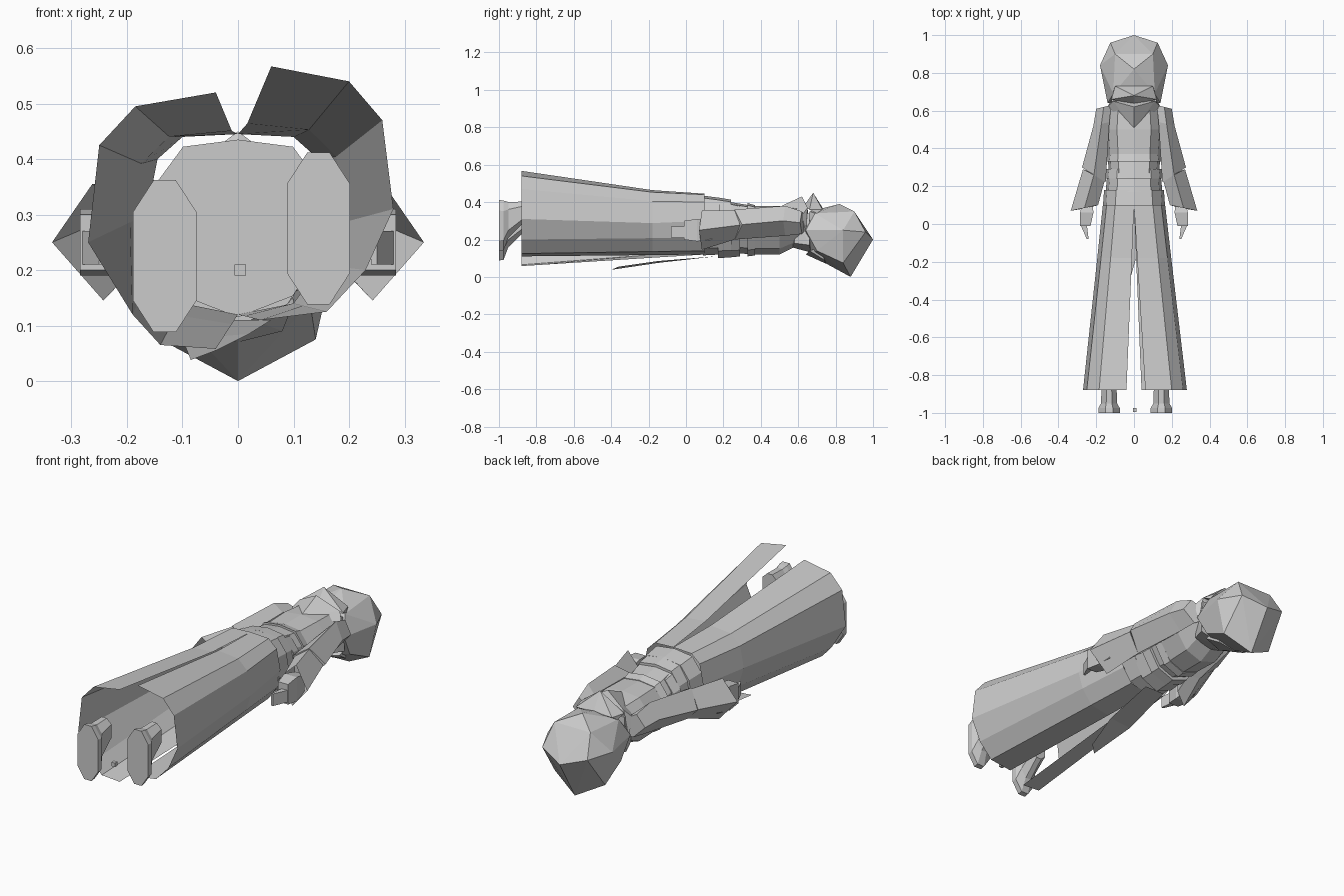
import bpy
import bmesh
from mathutils import Vector

start_cube = bpy.data.objects.get("Cube")
if start_cube:
    bpy.data.objects.remove(start_cube, do_unlink=True)

grey = bpy.data.materials.new("plain grey")
grey.use_nodes = True
grey.diffuse_color = (0.6, 0.6, 0.6, 1)
grey.node_tree.nodes["Principled BSDF"].inputs["Base Color"].default_value = grey.diffuse_color


def finish(name, bm, mirror=False):
    """Turn a bmesh into a flat shaded object, optionally mirrored across x."""
    bmesh.ops.recalc_face_normals(bm, faces=bm.faces)
    mesh = bpy.data.meshes.new(name)
    bm.to_mesh(mesh)
    bm.free()
    mesh.materials.append(grey)
    obj = bpy.data.objects.new(name, mesh)
    bpy.context.collection.objects.link(obj)
    if mirror:
        modifier = obj.modifiers.new("Mirror", 'MIRROR')
        modifier.use_mirror_merge = False
    return obj


def loft(name, rings, closed=True, caps=(False, False), mirror=False):
    """Skin a row of equal-length point rings."""
    bm = bmesh.new()
    rows = [[bm.verts.new(point) for point in ring] for ring in rings]
    count = len(rows[0])
    for low, high in zip(rows, rows[1:]):
        for i in range(count if closed else count - 1):
            j = (i + 1) % count
            bm.faces.new((low[i], low[j], high[j], high[i]))
    for wanted, row in zip(caps, (rows[0], rows[-1])):
        if wanted:
            bm.faces.new(row)
    return finish(name, bm, mirror)


def hull(name, half_points, both_sides=True, mirror=False):
    """Convex solid through points, reflected across x when both_sides."""
    bm = bmesh.new()
    for x, y, z in half_points:
        bm.verts.new((x, y, z))
        if both_sides and x:
            bm.verts.new((-x, y, z))
    result = bmesh.ops.convex_hull(bm, input=bm.verts)
    bmesh.ops.delete(bm, geom=result["geom_interior"], context='VERTS')
    return finish(name, bm, mirror)


def section(y, width, low, high, lean=0):
    """Body cross-section: pointed underside, broad upper side."""
    half = [(0, 0), (0.6, 0.12), (1, 0.45), (0.9, 0.75), (0.6, 0.96)]
    shape = half + [(0, 1)] + [(-u, v) for u, v in reversed(half[1:])]
    return [(u * width, y + lean * v, low + v * (high - low)) for u, v in shape]


def diamond(inner, outer, low, high, y_in, y_out):
    """Sleeve cross-section with a pointed outer side."""
    mid_x, mid_y, mid_z = (inner + outer) / 2, (y_in + y_out) / 2, (low + high) / 2
    return [(inner, y_in, mid_z + 0.04), (mid_x, mid_y, high), (outer, y_out, mid_z),
            (mid_x - 0.02, mid_y, low), (inner, y_in, mid_z - 0.05)]


# Torso
loft("torso", [section(0.1, 0.145, 0.13, 0.42), section(0.24, 0.13, 0.13, 0.4),
               section(0.36, 0.14, 0.12, 0.38), section(0.5, 0.15, 0.12, 0.38),
               section(0.62, 0.14, 0.18, 0.37)], caps=(True, True))

# Layered waist bands
for name, y_a, y_b, width, low, high in (
        ("hip_band", 0.09, 0.18, 0.165, 0.115, 0.435),
        ("belt", 0.17, 0.24, 0.15, 0.1, 0.425),
        ("upper_belt", 0.24, 0.29, 0.153, 0.105, 0.4),
        ("waist_fold", 0.33, 0.37, 0.145, 0.11, 0.395)):
    loft(name, [section(y_a, width, low, high), section(y_b, width * 0.96, low + 0.005, high - 0.012)],
         caps=(True, True))

# Two open skirt shells that meet at the waist
waist = [(0, 0.445), (0.1, 0.44), (0.145, 0.4), (0.165, 0.3), (0.15, 0.21), (0.1, 0.14), (0, 0.12)]
hems = {
    "skirt_left": (1, [(0.06, 0.567), (0.2, 0.54), (0.26, 0.47), (0.28, 0.31),
                       (0.23, 0.2), (0.16, 0.125), (0.04, 0.11)]),
    "skirt_right": (-1, [(0.04, 0.52), (0.185, 0.495), (0.25, 0.425), (0.27, 0.25),
                         (0.19, 0.12), (0.14, 0.065), (0.04, 0.058)]),
}
for name, (side, hem) in hems.items():
    rings = []
    for y, blend, sag in ((0.1, 0, 0), (-0.18, 0.28, 0.015), (-0.88, 1, 0)):
        ring = []
        for a, b in zip(waist, hem):
            p = Vector(a).lerp(Vector(b), blend)
            ring.append((side * p.x, y, p.y - sag * (p.y > 0.3)))
        rings.append(ring)
    loft(name, rings, closed=False)

# Hanging sash under the waist
loft("sash", [[(-0.05, 0.16, 0.11), (0.06, 0.16, 0.11)],
              [(-0.1, -0.15, 0.075), (0.02, -0.15, 0.085)],
              [(-0.085, -0.4, 0.038), (-0.04, -0.36, 0.055)]], closed=False)

# Sleeves and hands
loft("upper_sleeve", [diamond(0.12, 0.2, 0.23, 0.35, 0.63, 0.61),
                      diamond(0.13, 0.215, 0.22, 0.38, 0.54, 0.52),
                      diamond(0.15, 0.275, 0.2, 0.36, 0.22, 0.3)],
     caps=(True, True), mirror=True)
loft("lower_sleeve", [diamond(0.155, 0.27, 0.2, 0.355, 0.23, 0.29),
                      diamond(0.19, 0.335, 0.145, 0.355, 0.1, 0.07)],
     caps=(True, False), mirror=True)
hull("hand", [(x, y, z) for y, x_in, x_out, low, high in (
    (0.14, 0.22, 0.27, 0.2, 0.29), (0.06, 0.215, 0.285, 0.19, 0.31), (-0.01, 0.23, 0.285, 0.2, 0.3))
    for x in (x_in, x_out) for z in (low, high)], both_sides=False, mirror=True)
hull("fingers", [(x, y, z) for y, x_in, x_out in ((0, 0.25, 0.285), (-0.08, 0.24, 0.25))
                 for x in (x_in, x_out) for z in (0.21, 0.27)], both_sides=False, mirror=True)

# Hooded head
hull("hood", [(0, 1, 0.2), (0.125, 0.96, 0.24), (0.18, 0.84, 0.25), (0.14, 0.64, 0.25),
              (0, 0.82, 0.39), (0.1, 0.9, 0.35), (0.11, 0.69, 0.34), (0, 0.66, 0.35),
              (0, 0.88, 0), (0.14, 0.84, 0.075), (0.13, 0.7, 0.14), (0, 0.66, 0.12)])

# Hood drape and collar folds on the upper side
hull("hood_drape", [(0, 0.5, 0.375), (0.14, 0.62, 0.33), (0.13, 0.64, 0.24), (0, 0.62, 0.43),
                    (0.11, 0.65, 0.37), (0, 0.66, 0.25)])
hull("collar_fold", [(0, 0.63, 0.38), (0.11, 0.7, 0.34), (0, 0.68, 0.45), (0.12, 0.66, 0.36),
                     (0.1, 0.73, 0.36), (0, 0.73, 0.37)])
hull("neck", [(0.1, 0.58, 0.18), (0.1, 0.58, 0.34), (0.13, 0.66, 0.17), (0.12, 0.66, 0.34),
              (0, 0.56, 0.16), (0, 0.67, 0.13)])
hull("chin_fold", [(0, 0.64, 0.12), (0.1, 0.66, 0.14), (0, 0.75, 0.07), (0.08, 0.74, 0.09),
                   (0.1, 0.72, 0.16)])

# Feet: long soles with a short ankle at the upper end
for name, x, z in (("foot_left", 0.145, 0.275), ("foot_right", -0.132, 0.225)):
    outline = [(sx * w, sz * h) for sx, sz, w, h in (
        (-1, 1, 0.02, 0.137), (1, 1, 0.02, 0.137), (1, 1, 0.057, 0.08), (1, -1, 0.057, 0.08),
        (1, -1, 0.02, 0.137), (-1, -1, 0.02, 0.137), (-1, -1, 0.057, 0.08), (-1, 1, 0.057, 0.08))]
    loft(name, [[(x + u, y, z + v * s) for u, v in outline] for y, s in ((-1, 1), (-0.975, 0.97))] +
         [[(x + u * 0.75, -0.95, z + 0.03 + v * 0.7) for u, v in outline],
          [(x + u * 0.7, -0.87, z + 0.07 + v * 0.42) for u, v in outline]], caps=(True, True))

# Small block between the feet
bm = bmesh.new()
bmesh.ops.create_cube(bm, size=0.02)
bmesh.ops.translate(bm, verts=bm.verts, vec=(0.004, -0.985, 0.2))
finish("small_block", bm)
